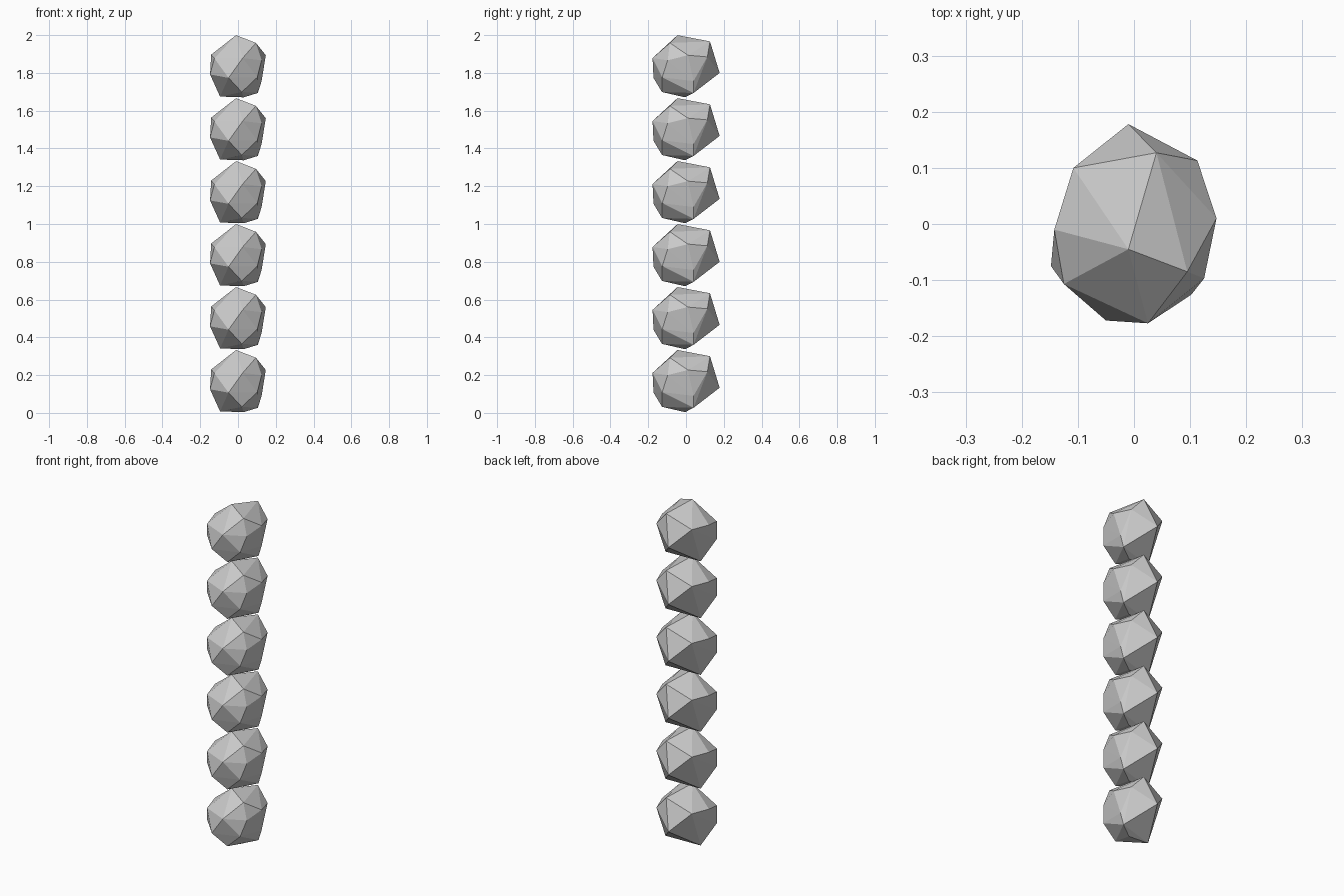
import bpy, bmesh

# Corner points of one faceted stone, from the crown down to the base
CORNERS = [
    (-0.01, -0.045, 0.333), (0.04, 0.127, 0.30), (0.095, -0.085, 0.292),
    (0.113, 0.113, 0.218), (0.147, 0.01, 0.227), (0.125, -0.097, 0.20),
    (0.025, -0.177, 0.212), (-0.125, -0.107, 0.21), (-0.142, -0.01, 0.23),
    (-0.108, 0.10, 0.235), (-0.01, 0.178, 0.133), (-0.148, -0.075, 0.125),
    (-0.05, -0.172, 0.107), (0.102, -0.126, 0.11), (0.125, 0.04, 0.09),
    (0.105, 0.04, 0.027), (0.02, -0.127, 0.032), (0.03, -0.005, 0.004),
    (-0.095, 0.0, 0.008),
]
COUNT = 6
PITCH = 1 / 3


def stone_mesh():
    bm = bmesh.new()
    for c in CORNERS:
        bm.verts.new(c)
    res = bmesh.ops.convex_hull(bm, input=bm.verts[:])
    loose = [v for v in bm.verts if not v.link_faces]
    bmesh.ops.delete(bm, geom=loose, context='VERTS')
    bmesh.ops.recalc_face_normals(bm, faces=bm.faces[:])
    me = bpy.data.meshes.new("stone")
    bm.to_mesh(me)
    bm.free()
    return me


# Stack of identical stones sharing one mesh
mesh = stone_mesh()
for i in range(COUNT):
    stone = bpy.data.objects.new(f"stone_{i + 1}", mesh)
    stone.location.z = i * PITCH
    bpy.context.collection.objects.link(stone)
